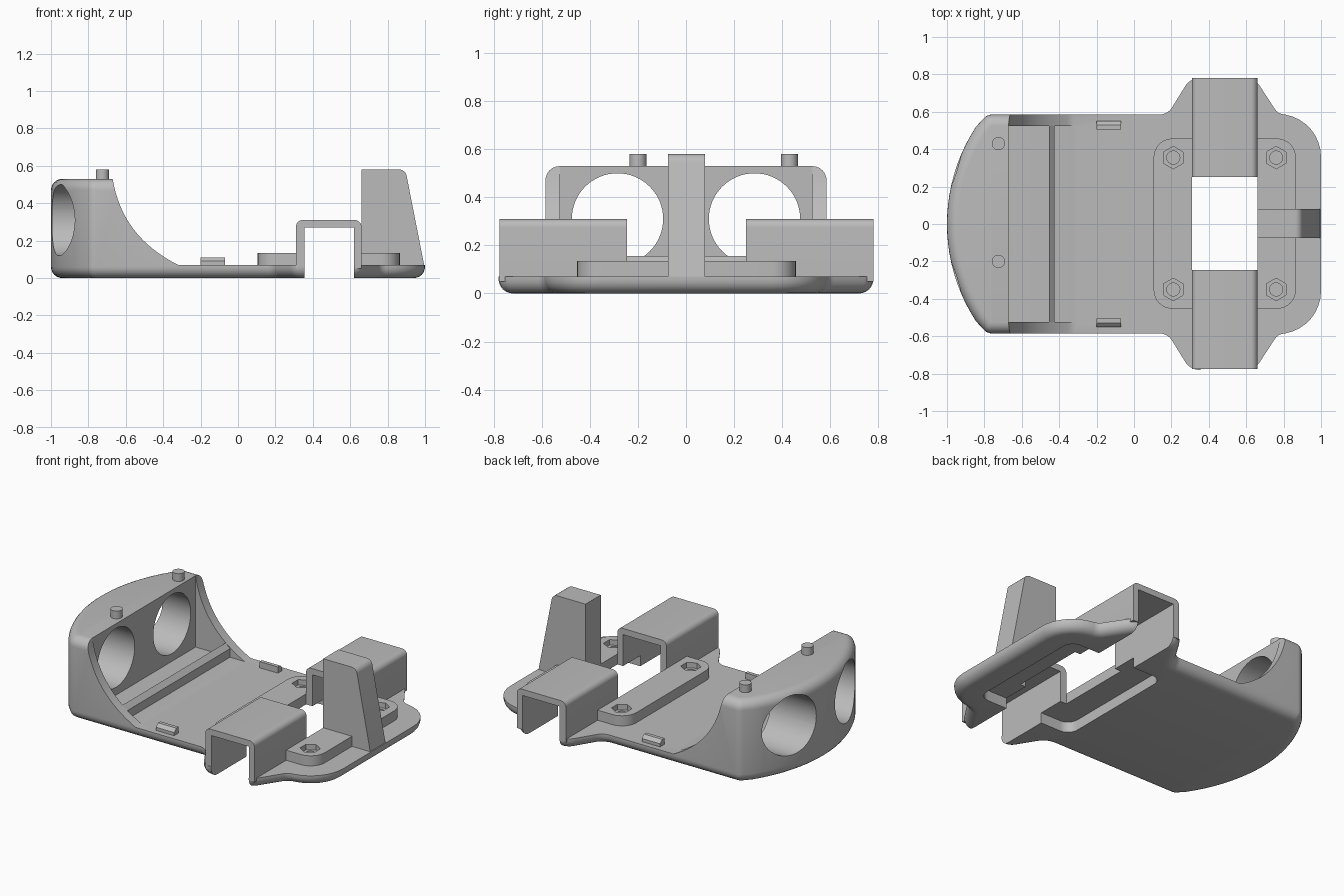
import bpy, bmesh, math
from mathutils import Vector

cube = bpy.data.objects.get("Cube")
if cube:
    bpy.data.objects.remove(cube)

mat = bpy.data.materials.new("plain_grey")
mat.use_nodes = True
GREY = (0.5, 0.5, 0.5, 1)
mat.diffuse_color = GREY
mat.node_tree.nodes["Principled BSDF"].inputs["Base Color"].default_value = GREY

PLATE, HEAD_TOP, BOSS_TOP = 0.07, 0.53, 0.135
WALL_X = -0.67


def rounded(corners, steps=8):
    """Closed outline whose corners (x, y, radius) are replaced by arcs."""
    out = []
    n = len(corners)
    for i, (x, y, r) in enumerate(corners):
        p = Vector((x, y))
        if r == 0:
            out.append(p)
            continue
        a = (Vector(corners[i - 1][:2]) - p).normalized()
        b = (Vector(corners[(i + 1) % n][:2]) - p).normalized()
        half = a.angle(b) / 2
        centre = p + (a + b).normalized() * r / math.sin(half)
        start = p + a * r / math.tan(half) - centre
        end = p + b * r / math.tan(half) - centre
        sweep = start.angle_signed(end)
        for k in range(steps + 1):
            t = -sweep * k / steps
            c, s = math.cos(t), math.sin(t)
            out.append(centre + Vector((start.x * c - start.y * s, start.x * s + start.y * c)))
    return out


def prism(name, outline, low, high, axis="z", bevel=0):
    """Extrude an outline along an axis; optionally round both rims."""
    place = {"z": lambda u, v, w: (u, v, w),
             "y": lambda u, v, w: (u, w, v),
             "x": lambda u, v, w: (w, u, v)}[axis]
    bm = bmesh.new()
    ends = [[bm.verts.new(place(u, v, w)) for u, v in outline] for w in (low, high)]
    caps = [bm.faces.new(ring) for ring in ends]
    rims = [e for f in caps for e in f.edges]
    n = len(outline)
    for i in range(n):
        j = (i + 1) % n
        bm.faces.new((ends[0][i], ends[0][j], ends[1][j], ends[1][i]))
    bmesh.ops.recalc_face_normals(bm, faces=bm.faces)
    if bevel:
        bmesh.ops.bevel(bm, geom=rims, offset=bevel, segments=6, profile=0.5,
                        affect="EDGES", clamp_overlap=False)
    mesh = bpy.data.meshes.new(name)
    bm.to_mesh(mesh)
    bm.free()
    mesh.materials.append(mat)
    ob = bpy.data.objects.new(name, mesh)
    bpy.context.collection.objects.link(ob)
    return ob


def rect(x0, x1, y0, y1, r=0):
    return rounded([(x0, y0, r), (x1, y0, r), (x1, y1, r), (x0, y1, r)])


def disc(x, y, r, sides=32, turn=0):
    return [(x + r * math.cos(turn + math.tau * k / sides),
             y + r * math.sin(turn + math.tau * k / sides)) for k in range(sides)]


cutters = []


def cutter(*args):
    ob = prism(*args)
    ob.hide_render = True
    cutters.append(ob)
    return ob


def cut(ob, tools):
    for tool in tools:
        mod = ob.modifiers.new("cut", "BOOLEAN")
        mod.operation, mod.solver, mod.object = "DIFFERENCE", "EXACT", tool
    graph = bpy.context.evaluated_depsgraph_get()
    mesh = bpy.data.meshes.new_from_object(ob.evaluated_get(graph))
    ob.modifiers.clear()
    ob.data = mesh


# Body outline: curved nose, straight sides, flared middle, rounded tail
R = 0.95
half = [(R - 1 - math.sqrt(R * R - y * y), y, 0) for y in [0.052 * k for k in range(11)]]
half += [(-0.785, 0.585, 0.06), (0.18, 0.585, 0.08), (0.30, 0.78, 0.09),
         (0.645, 0.78, 0.09), (0.768, 0.592, 0.06), (1.0, 0.55, 0.23)]
outline = rounded(half + [(x, -y, r) for x, y, r in reversed(half[1:])])
body = prism("body", outline, 0, HEAD_TOP, "z", 0.06)

# Cut that leaves a low plate and swept side walls behind the head
sweep = []
for k in range(17):
    t = k / 16
    a, b, c = (1 - t) ** 2, 2 * t * (1 - t), t * t
    sweep.append((a * WALL_X - b * 0.62 - c * 0.32, a * HEAD_TOP + b * 0.22 + c * PLATE))
above = cutter("above_plate", [(WALL_X, 0.7)] + sweep + [(1.2, PLATE), (1.2, 0.7)], -1, 1, "y")
bay = cutter("head_bay", rect(WALL_X, -0.3, -0.525, 0.525), PLATE, 0.7)
eyes = [cutter("eye_bore", disc(y, 0.31, 0.19, 64), -1.2, -0.6, "x") for y in (-0.285, 0.285)]

# Openings through the plate
bore = cutter("channel_bore", rect(0.355, 0.62, -0.1, 0.27), -1, 1, "y")
window = cutter("window", rect(0.31, 0.66, -0.25, 0.25), -0.1, 0.7)
pocket = cutter("under_pocket", rect(0.14, 0.83, -0.42, 0.42, 0.07), -0.1, 0.068)
screws = []
for x in (0.21, 0.76):
    for y in (-0.35, 0.355):
        screws.append(cutter("screw_hole", disc(x, y, 0.035), -0.1, 0.2))
        screws.append(cutter("nut_recess", disc(x, y, 0.06, 6, math.pi / 6), 0.1, 0.2))

cut(body, [above, bay] + eyes + [bore, window, pocket])

# Raised screw pad around the window
pad = prism("screw_pad", rect(0.105, 0.865, -0.453, 0.457, 0.1), 0.06, BOSS_TOP)
cut(pad, [bore, window, pocket] + screws)

# Two arched channels
arch = rounded([(0.31, 0.05, 0), (0.66, 0.05, 0), (0.66, 0.31, 0.035), (0.31, 0.31, 0.035)])
for side, y0, y1 in (("right", -0.775, -0.245), ("left", 0.25, 0.78)):
    cut(prism(side + "_channel", arch, y0, y1, "y"), [bore, pocket])

# Tapered tail post
post = rounded([(0.66, PLATE, 0), (0.995, PLATE, 0), (0.895, 0.58, 0.04), (0.66, 0.58, 0)])
prism("tail_post", post, -0.075, 0.08, "y")

# Board stop across the floor, sloping to the rear
prism("board_stop", [(-0.455, 0.06), (-0.425, 0.06), (-0.425, 0.125), (-0.455, 0.155)],
      -0.53, 0.53, "y")

# Small side catches and head pegs
for s, side in ((-1, "right"), (1, "left")):
    tab = [(0.505, 0.06), (0.55, 0.06), (0.55, 0.09), (0.528, 0.11), (0.505, 0.11)]
    prism(side + "_catch", [(s * y, z) for y, z in tab], -0.2, -0.07, "x")
for y, side in ((-0.2, "right"), (0.43, "left")):
    prism(side + "_peg", disc(-0.725, y, 0.035), 0.5, 0.58)

for ob in cutters:
    bpy.data.objects.remove(ob)

# Smooth the curves, keep the hard edges
bpy.ops.object.select_all(action="DESELECT")
for ob in bpy.context.collection.objects:
    if ob.type == "MESH" and ob.data.materials and ob.data.materials[0] == mat:
        ob.select_set(True)
        bpy.context.view_layer.objects.active = ob
bpy.ops.object.shade_smooth_by_angle(angle=math.radians(30))
